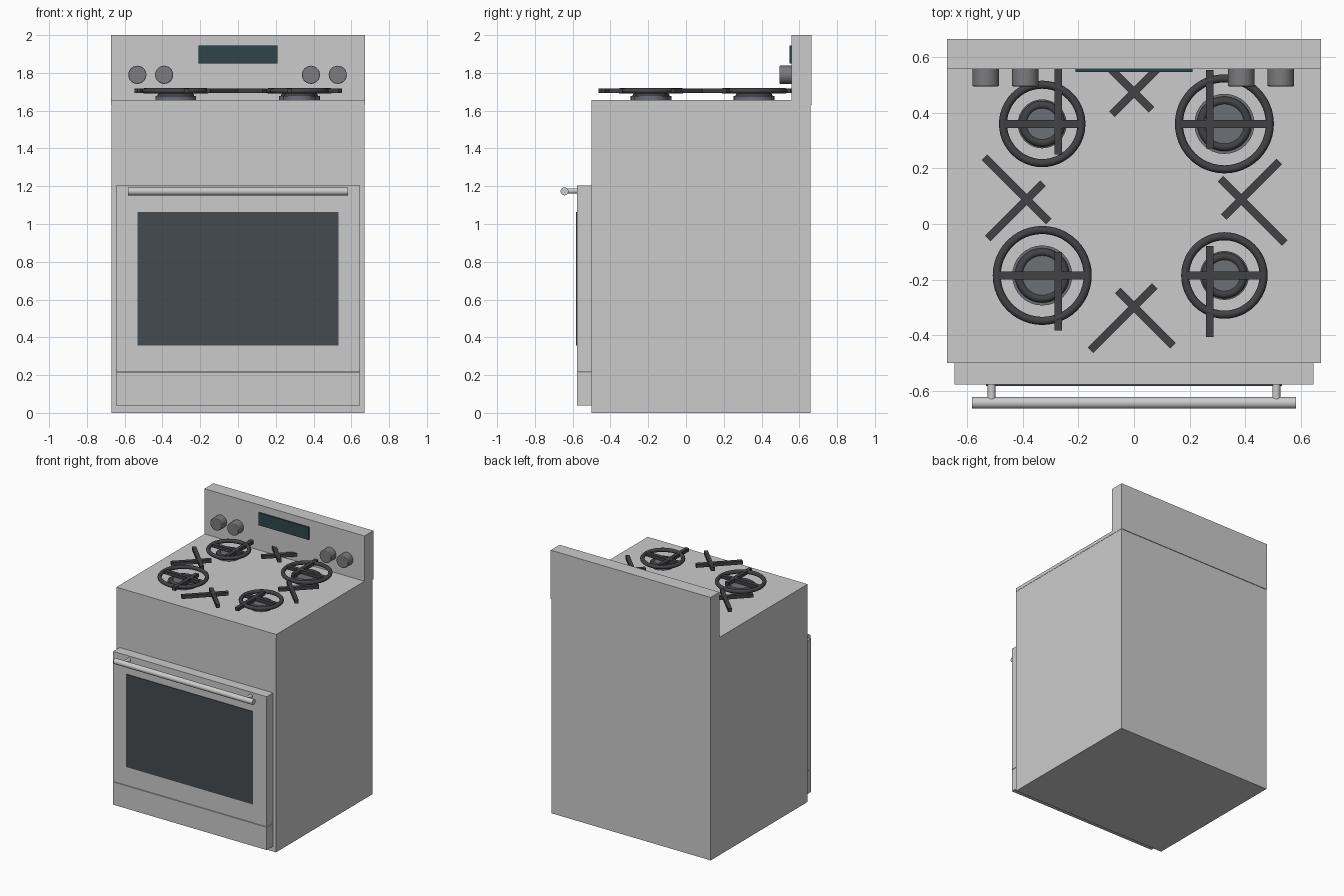
import bpy
from math import radians, pi, cos, sin
from mathutils import Vector, Matrix

if "Cube" in bpy.data.objects:
    bpy.data.objects.remove(bpy.data.objects["Cube"])


def material(name, rgb):
    m = bpy.data.materials.new(name)
    m.diffuse_color = (*rgb, 1)
    m.use_nodes = True
    m.node_tree.nodes["Principled BSDF"].inputs["Base Color"].default_value = m.diffuse_color
    return m


IRON = material("cast_iron", (0.055, 0.055, 0.06))
CAP = material("burner_metal", (0.15, 0.16, 0.18))
GLASS = material("dark_glass", (0.06, 0.07, 0.08))
SCREEN = material("screen", (0.03, 0.06, 0.07))
KNOB = material("knob_grey", (0.2, 0.2, 0.21))


def finish(ob, name, mat=None, smooth=False):
    ob.name = name
    if mat:
        ob.data.materials.append(mat)
    if smooth:
        bpy.ops.object.shade_smooth_by_angle(angle=radians(35))
    return ob


def box(name, x, y, z, mat=None):
    """Box from (min, max) pairs."""
    lo, hi = zip(x, y, z)
    bpy.ops.mesh.primitive_cube_add(size=1, location=[(a + b) / 2 for a, b in zip(lo, hi)])
    ob = bpy.context.object
    ob.scale = [b - a for a, b in zip(lo, hi)]
    bpy.ops.object.transform_apply(location=False, rotation=False)
    return finish(ob, name, mat)


def rod(name, a, b, r, mat=None, bevel=0.0):
    """Cylinder between two points."""
    a, b = Vector(a), Vector(b)
    d = b - a
    bpy.ops.mesh.primitive_cylinder_add(vertices=32, radius=r, depth=d.length, location=(a + b) / 2,
                                        rotation=d.to_track_quat('Z', 'Y').to_euler())
    ob = finish(bpy.context.object, name, mat, True)
    if bevel:
        m = ob.modifiers.new("bevel", 'BEVEL')
        m.width, m.segments = bevel, 2
    return ob


def ring(name, loc, major, minor, mat):
    bpy.ops.mesh.primitive_torus_add(location=loc, major_radius=major, minor_radius=minor,
                                     major_segments=48, minor_segments=12)
    return finish(bpy.context.object, name, mat, True)


# Cabinet, cooktop and backguard
box("body", (-.67, .67), (-.5, .66), (0, 1.63))
box("cooktop", (-.672, .672), (-.5, .665), (1.63, 1.656))
box("backguard", (-.672, .672), (.558, .665), (1.656, 2))

# Oven door and storage drawer
box("oven_door", (-.645, .645), (-.577, -.5), (.217, 1.205))
box("drawer", (-.645, .645), (-.577, -.5), (.04, .213))
box("door_window", (-.532, .532), (-.582, -.57), (.358, 1.063), GLASS)

# Door handle
rod("handle_bar", (-.583, -.643, 1.173), (.583, -.643, 1.173), .021)
for s in (-1, 1):
    rod("handle_post", (s * .512, -.57, 1.175), (s * .512, -.643, 1.175), .014)

# Control display and knobs
box("display", (-.21, .21), (.547, .565), (1.85, 1.945), SCREEN)
for x in (-.533, -.391, .386, .528):
    rod("knob", (x, .565, 1.79), (x, .495, 1.79), .048, KNOB, .004)

# Burners with ring grates; grate bars turn about the hob centre in 45 degree steps
HOB = Vector((0, .0875, 1.705))
for i, (x, y, grate_r, base_r) in enumerate([(-.33, .36, .141, .088), (.325, .36, .1635, .108),
                                             (-.33, -.185, .1635, .108), (.325, -.185, .141, .088)]):
    rod("burner_base", (x, y, 1.65), (x, y, 1.678), base_r, CAP)
    ring("burner_ring", (x, y, 1.678), base_r * .77, .015, IRON)
    rod("burner_cap", (x, y, 1.67), (x, y, 1.687), base_r * .66, CAP)
    ring("grate_ring", (x, y, HOB.z), grate_r, .0145, IRON)
    for k in range(4):
        turn = Matrix.Rotation(k * pi / 4, 3, 'Z')
        bar = box("grate_bar", (-grate_r, grate_r), (-.014, .014), (-.0125, .0125), IRON)
        bar.location = HOB + turn @ (Vector((x, y, HOB.z)) - HOB)
        bar.rotation_euler.z = k * pi / 4
